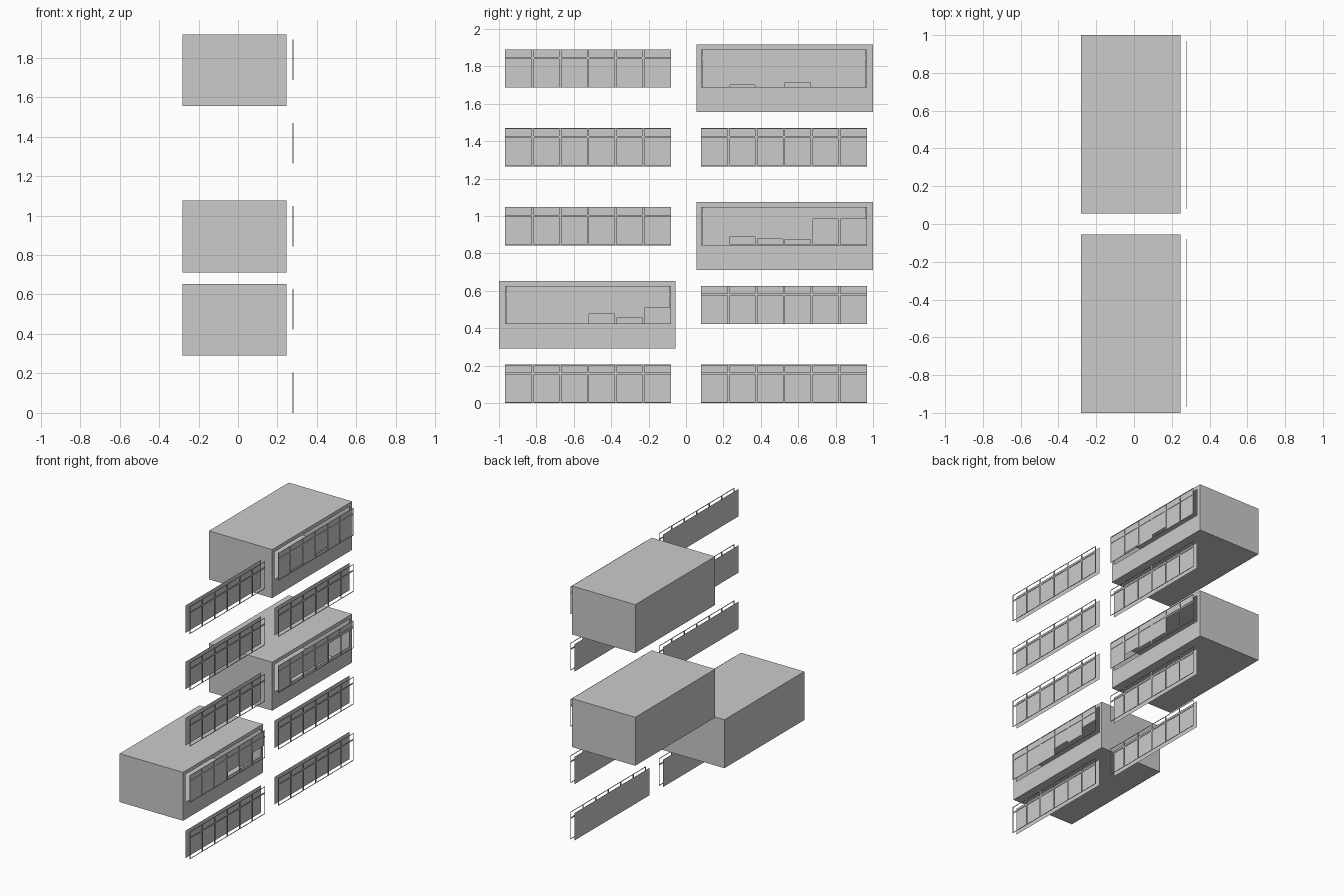
import bpy

if "Cube" in bpy.data.objects:
    bpy.data.objects.remove(bpy.data.objects["Cube"])

PITCH, WIN_H = 0.4215, 0.205          # storey pitch, window height
Y0, Y1 = 0.08, 0.968                  # window extent on the +y side
COLS = 6
COL_W = (Y1 - Y0) / COLS
WALL_X, FRONT_X, BACK_X = 0.245, 0.28, -0.28


def make(name, verts, faces):
    mesh = bpy.data.meshes.new(name)
    mesh.from_pydata(verts, [], faces)
    mesh.validate()
    mesh.update()
    ob = bpy.data.objects.new(name, mesh)
    bpy.context.collection.objects.link(ob)
    return ob


def sheet(name, x, ys, zs, is_hole=lambda i, j: False):
    """Grid of quads facing +x, leaving out the hole cells."""
    n = len(zs)
    verts = [(x, y, z) for y in ys for z in zs]
    faces = [(i * n + j, (i + 1) * n + j, (i + 1) * n + j + 1, i * n + j + 1)
             for i in range(len(ys) - 1) for j in range(n - 1) if not is_hole(i, j)]
    return make(name, verts, faces)


def window_frame(ya, z):
    """Thin lattice: six columns, each a tall light with a small one above."""
    ys = [ya]
    for c in range(COLS):
        ys += [ya + c * COL_W + 0.006, ya + (c + 1) * COL_W - 0.006]
    ys.append(ya + COLS * COL_W)
    ys[1], ys[-2] = ya + 0.004, ys[-1] - 0.004
    zs = [z + d for d in (0, 0.004, 0.153, 0.163, WIN_H - 0.004, WIN_H)]
    ob = sheet("window_frame", FRONT_X, ys, zs, lambda i, j: i % 2 == 1 and j % 2 == 1)
    mod = ob.modifiers.new("thickness", "SOLIDIFY")
    mod.thickness, mod.offset = 0.003, -1


def room(ya, z, side):
    """Hollow room shell with a window opening in its +x wall."""
    a, b = (0.055, 1.0) if side > 0 else (-1.0, -0.055)
    lo, hi = z - 0.131, z + 0.232
    ys, zs = [a, ya, ya + COLS * COL_W, b], [lo, z, z + WIN_H, hi]
    sheet("room_window_wall", WALL_X, ys, zs, lambda i, j: i == 1 and j == 1)
    verts = [(x, y, h) for x in (BACK_X, WALL_X) for y in (a, b) for h in (lo, hi)]
    make("room_shell", verts,
         [(0, 1, 3, 2), (0, 4, 5, 1), (2, 3, 7, 6), (0, 2, 6, 4), (1, 5, 7, 3)])


def blinds(ya, z, gaps):
    """One blind per column; gap is the open height under it."""
    for c, gap in enumerate(gaps):
        y = ya + c * COL_W
        sheet("window_blind", FRONT_X - 0.004, [y + 0.005, y + COL_W - 0.005],
              [z + gap, z + WIN_H - 0.002])


# Lit rooms: (side, storey) -> open height below each blind
rooms = {
    (1, 4): (0.002, 0.014, 0.002, 0.028, 0.002, 0.002),
    (1, 2): (0.005, 0.046, 0.034, 0.032, 0.142, 0.142),
    (-1, 1): (0.002, 0.002, 0.002, 0.055, 0.036, 0.09),
}

for side in (-1, 1):
    ya = Y0 if side > 0 else -Y1
    for storey in range(5):
        z = storey * PITCH
        window_frame(ya, z)
        if (side, storey) in rooms:
            room(ya, z, side)
            blinds(ya, z, rooms[side, storey])
        else:
            # Plain windows: flat dark pane set back from the frame
            sheet("window_pane", WALL_X, [ya, ya + COLS * COL_W], [z, z + WIN_H])
